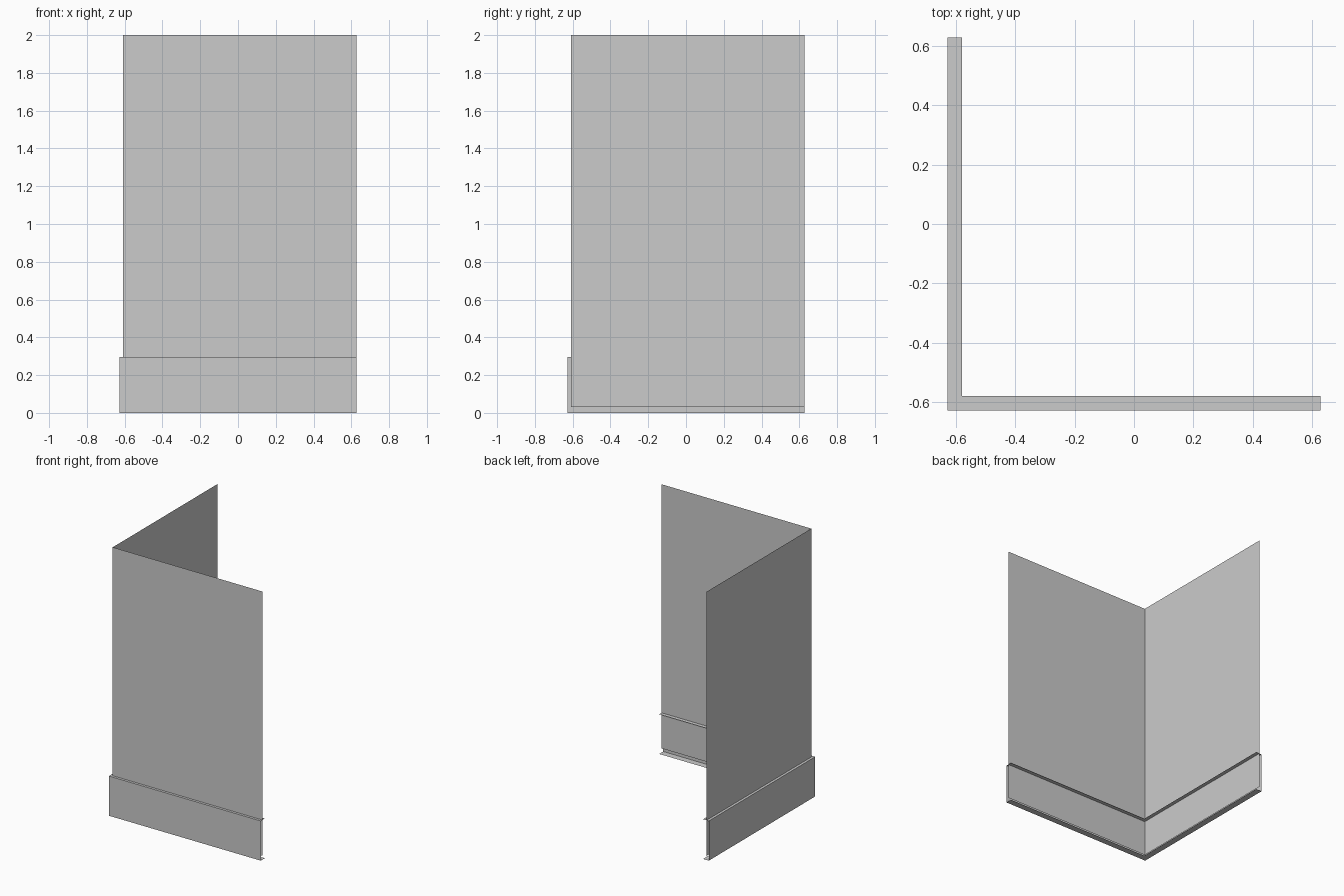
import bpy
import bmesh

cube = bpy.data.objects.get("Cube")
if cube:
    bpy.data.objects.remove(cube, do_unlink=True)

END = 0.627       # free ends of both walls, and outer face of the skirting
WALL = -0.608     # plane of the wall sheets
INNER = -0.579    # inner lip of the skirting
SKIRT_TOP = 0.296

grey = bpy.data.materials.new("light_grey")
grey.use_nodes = True
colour = (0.6, 0.6, 0.6, 1)
grey.diffuse_color = colour
grey.node_tree.nodes["Principled BSDF"].inputs["Base Color"].default_value = colour


def corner_sheet(name, profile):
    """Sweep an (offset, height) profile around the L-shaped corner, mitred."""
    bm = bmesh.new()
    rows = []
    for d, z in profile:
        path = [(END, d), (d, d), (d, END)]
        rows.append([bm.verts.new((x, y, z)) for x, y in path])
    for low, high in zip(rows, rows[1:]):
        for i in range(2):
            bm.faces.new((low[i], high[i], high[i + 1], low[i + 1]))
    mesh = bpy.data.meshes.new(name)
    bm.to_mesh(mesh)
    bm.free()
    mesh.materials.append(grey)
    obj = bpy.data.objects.new(name, mesh)
    bpy.context.collection.objects.link(obj)
    return obj


# Tall wall sheets, stopping just above the floor
corner_sheet("corner_wall", [(WALL, 0.03), (WALL, 2)])

# Channel-shaped skirting wrapped around the foot of the walls
corner_sheet("skirting_channel", [(INNER, 0), (-END, 0),
                                  (-END, SKIRT_TOP), (INNER, SKIRT_TOP)])
